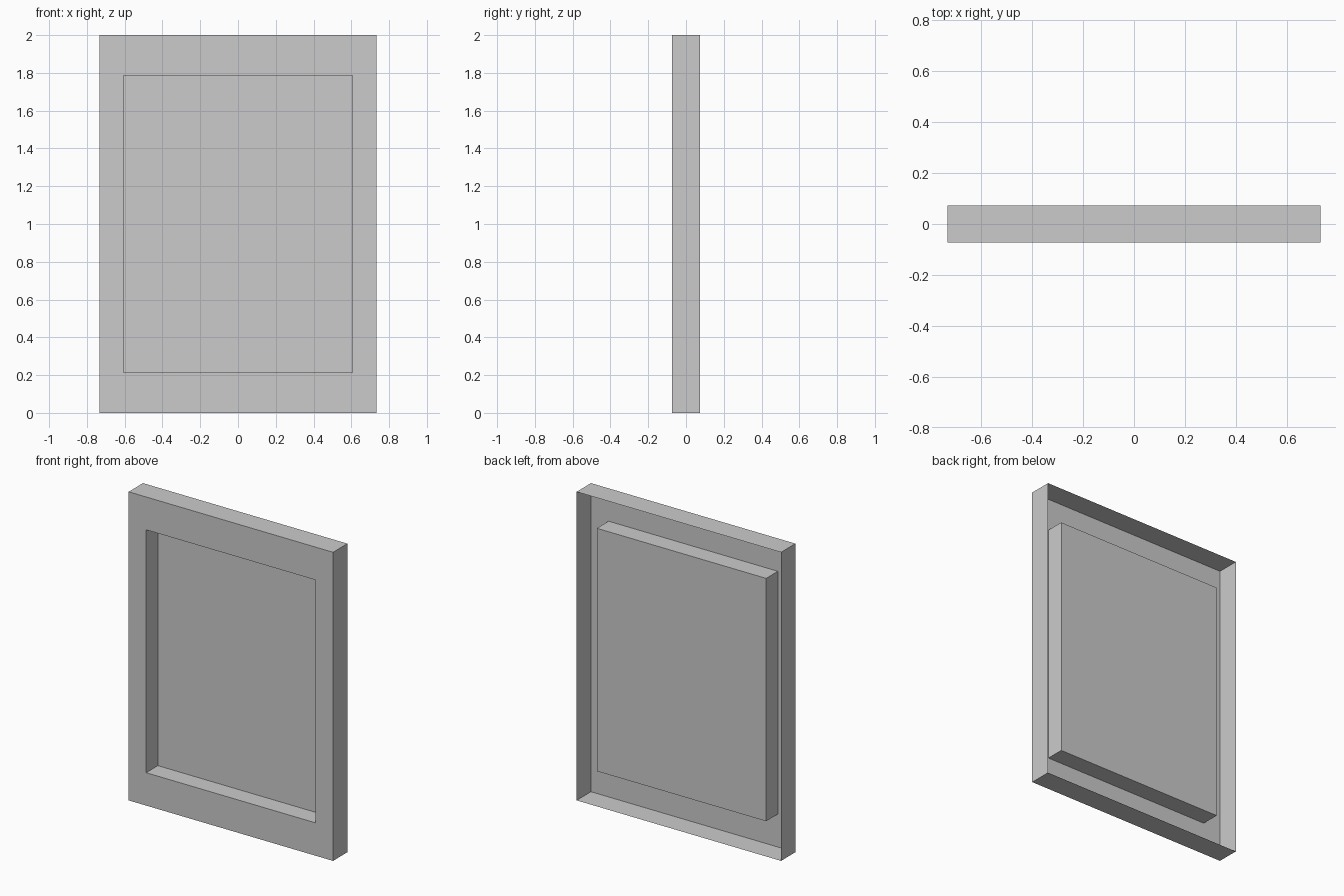
import bpy, bmesh

if "Cube" in bpy.data.objects:
    bpy.data.objects.remove(bpy.data.objects["Cube"])

# Overall half width, half depth, height
HW, HD, H = 0.733, 0.0735, 2.0
# Recess half width, bottom, top and depth
RW, R0, R1, RD = 0.607, 0.213, 1.787, 0.12

bm = bmesh.new()


def ring(hw, z0, z1, y):
    """Rectangle of verts, counter-clockwise seen from the front."""
    return [bm.verts.new((x, y, z)) for x, z in
            ((-hw, z0), (hw, z0), (hw, z1), (-hw, z1))]


def bridge(a, b):
    """Join two rectangles with four quads."""
    for i in range(4):
        j = (i + 1) % 4
        bm.faces.new((a[i], a[j], b[j], b[i]))


# Open-backed shell: rim walls, front border, recess walls, recessed panel
rings = [ring(HW, 0, H, HD),
         ring(HW, 0, H, -HD),
         ring(RW, R0, R1, -HD),
         ring(RW, R0, R1, -HD + RD)]
for a, b in zip(rings, rings[1:]):
    bridge(a, b)
bm.faces.new(rings[-1])

mesh = bpy.data.meshes.new("framed_panel")
bm.to_mesh(mesh)
bm.free()
bpy.context.collection.objects.link(bpy.data.objects.new("framed_panel", mesh))
